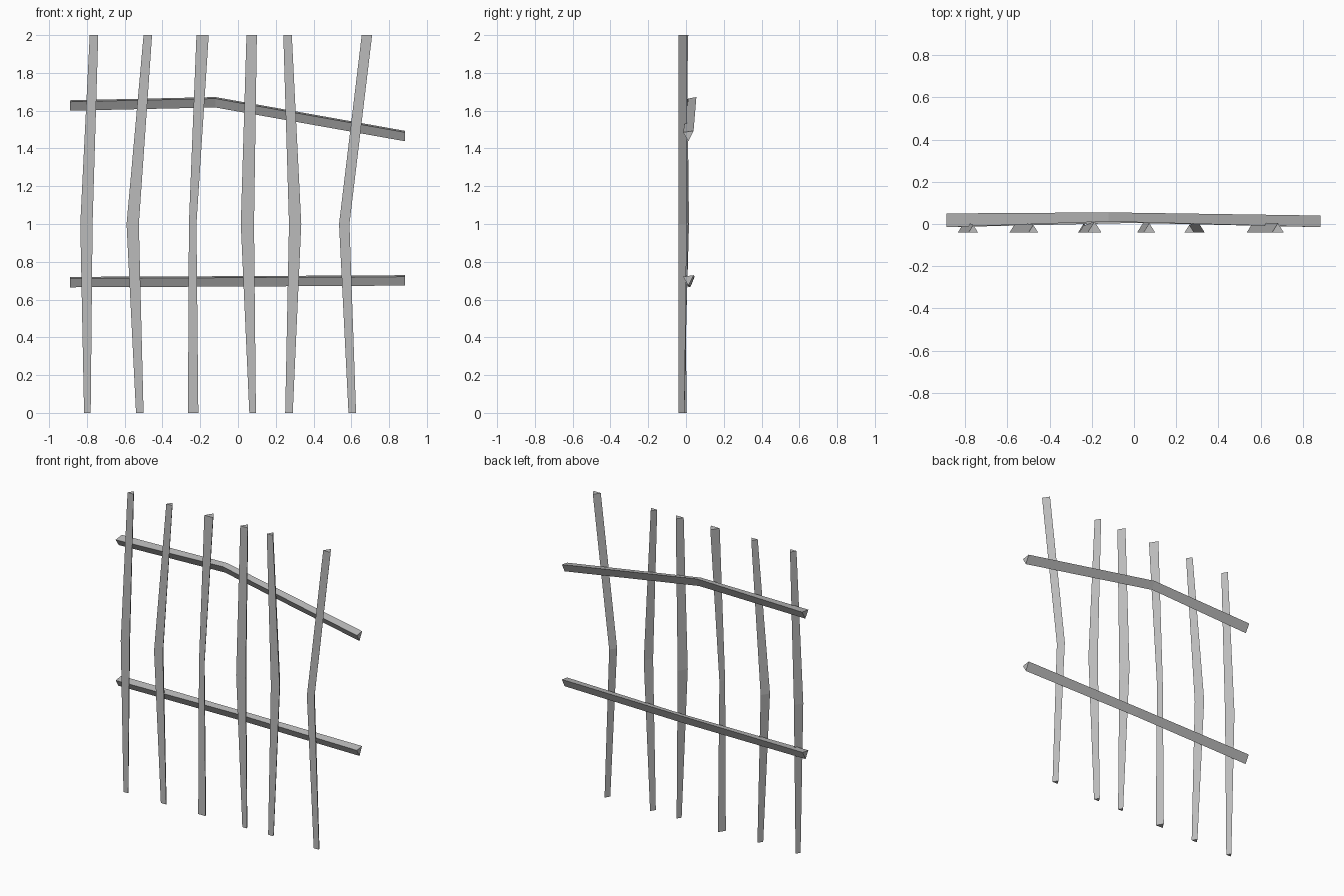
import bpy
import bmesh

cube = bpy.data.objects.get("Cube")
if cube:
    bpy.data.objects.remove(cube, do_unlink=True)

grey = bpy.data.materials.new("iron grey")
grey.use_nodes = True
colour = (0.5, 0.5, 0.5, 1)
grey.diffuse_color = colour
grey.node_tree.nodes["Principled BSDF"].inputs["Base Color"].default_value = colour


def loft(name, sections):
    """Join triangular cross-sections into one closed, flat-faced bar."""
    bm = bmesh.new()
    rings = [[bm.verts.new(p) for p in s] for s in sections]
    for a, b in zip(rings, rings[1:]):
        for i in range(3):
            j = (i + 1) % 3
            bm.faces.new((a[i], a[j], b[j], b[i]))
    bm.faces.new(rings[0])
    bm.faces.new(rings[-1])
    bmesh.ops.recalc_face_normals(bm, faces=bm.faces)
    mesh = bpy.data.meshes.new(name)
    bm.to_mesh(mesh)
    bm.free()
    mesh.materials.append(grey)
    bpy.context.collection.objects.link(bpy.data.objects.new(name, mesh))


def upright(name, edges):
    """Flat front face with a ridge behind; edges are (left, right) x at z 0, 1, 2."""
    sections = []
    for z, (x0, x1) in enumerate(edges):
        front = -0.04
        ridge = front + 0.8 * (x1 - x0)
        sections.append([(x0, front, z), (x1, front, z), ((x0 + x1) / 2, ridge, z)])
    loft(name, sections)


def rail(name, stations):
    """Flat top with a ridge below; stations are x, front y, back y, back-top z."""
    sections = []
    for x, front, back, top in stations:
        sections.append([(x, front, top - 0.008), (x, back, top),
                         (x, (front + back) / 2, top - 0.055)])
    loft(name, sections)


# Six bent uprights
uprights = [
    [(-0.815, -0.78), (-0.835, -0.77), (-0.785, -0.74)],
    [(-0.54, -0.50), (-0.59, -0.525), (-0.50, -0.455)],
    [(-0.265, -0.21), (-0.26, -0.22), (-0.22, -0.155)],
    [(0.06, 0.095), (0.015, 0.085), (0.045, 0.10)],
    [(0.25, 0.29), (0.27, 0.335), (0.24, 0.285)],
    [(0.585, 0.625), (0.535, 0.59), (0.655, 0.71)],
]
for number, edges in enumerate(uprights, 1):
    upright(f"upright_bar_{number}", edges)

# Two cross rails behind the uprights
rail("upper_rail", [(-0.89, -0.015, 0.05, 1.655), (-0.12, 0.012, 0.055, 1.672),
                    (0.885, -0.015, 0.04, 1.493)])
rail("lower_rail", [(-0.89, -0.015, 0.045, 0.72), (0, 0.005, 0.045, 0.724),
                    (0.885, -0.015, 0.04, 0.729)])
